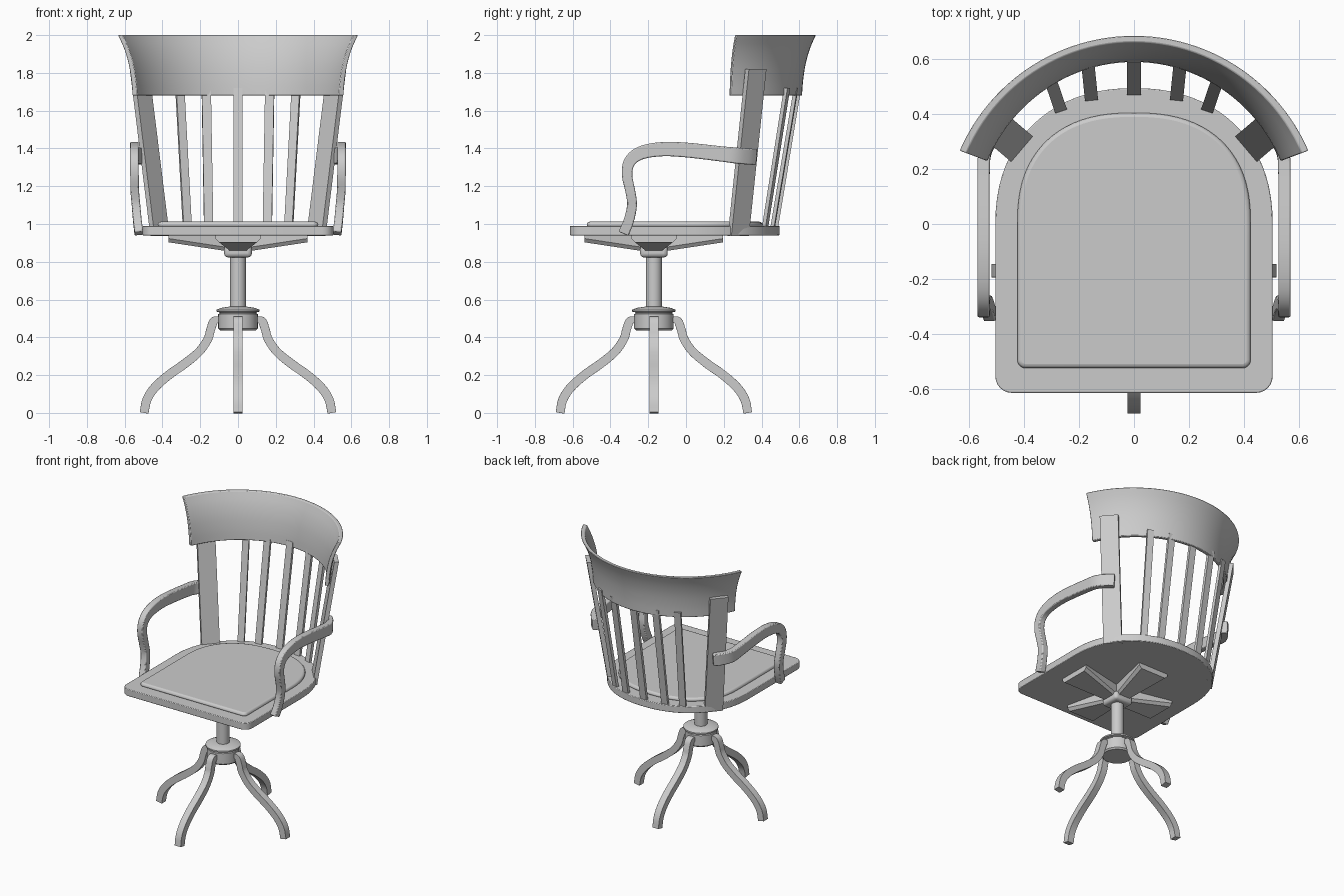
import bpy, bmesh, math
from mathutils import Vector, Matrix

if "Cube" in bpy.data.objects:
    bpy.data.objects.remove(bpy.data.objects["Cube"])

COL_Y = -0.17  # column axis


def make(name, verts, faces, bevel=0.0, segs=2, angle=35):
    bm = bmesh.new()
    vs = [bm.verts.new(v) for v in verts]
    for f in faces:
        bm.faces.new([vs[i] for i in f])
    bmesh.ops.remove_doubles(bm, verts=bm.verts, dist=1e-5)
    bmesh.ops.recalc_face_normals(bm, faces=bm.faces)
    me = bpy.data.meshes.new(name)
    bm.to_mesh(me)
    bm.free()
    ob = bpy.data.objects.new(name, me)
    bpy.context.collection.objects.link(ob)
    if bevel:
        m = ob.modifiers.new("bevel", 'BEVEL')
        m.width, m.segments, m.limit_method = bevel, segs, 'ANGLE'
        m.angle_limit = math.radians(40)
    bpy.ops.object.select_all(action='DESELECT')
    bpy.context.view_layer.objects.active = ob
    ob.select_set(True)
    bpy.ops.object.shade_smooth_by_angle(angle=math.radians(angle))
    return ob


def loft(name, rings, caps=True, **kw):
    """Join closed rings of equal length with quads."""
    n = len(rings[0])
    verts = [v for r in rings for v in r]
    faces = [(i * n + j, i * n + (j + 1) % n, (i + 1) * n + (j + 1) % n, (i + 1) * n + j)
             for i in range(len(rings) - 1) for j in range(n)]
    if caps:
        faces += [tuple(range(n)), tuple(range((len(rings) - 1) * n, len(rings) * n))]
    return make(name, verts, faces, **kw)


def lathe(name, profile, n=32):
    return loft(name, [[(r * math.cos(2 * math.pi * j / n), COL_Y + r * math.sin(2 * math.pi * j / n), z)
                        for j in range(n)] for r, z in profile])


def smooth_path(pts, steps=5):
    """Catmull-Rom through points of any dimension."""
    p = [Vector(q) for q in pts]
    p = [2 * p[0] - p[1]] + p + [2 * p[-1] - p[-2]]
    out = []
    for i in range(1, len(p) - 2):
        a, b, c, d = p[i - 1:i + 3]
        for s in range(steps):
            t = s / steps
            out.append(0.5 * (2 * b + (c - a) * t + (2 * a - 5 * b + 4 * c - d) * t * t
                              + (3 * b - a - 3 * c + d) * t ** 3))
    return out + [p[-2]]


def sweep(name, pts, width, bevel, xf=Matrix()):
    """Bar along (x, y, z, thickness) points, bending mainly in the yz plane."""
    path = smooth_path(pts)
    rings = []
    for i, q in enumerate(path):
        t = (path[min(i + 1, len(path) - 1)] - path[max(i - 1, 0)]).to_3d().normalized()
        n = t.cross(Vector((1, 0, 0))).normalized()
        s = n.cross(t)
        c = q.to_3d()
        rings.append([xf @ (c + s * a * width / 2 + n * b * q.w / 2)
                      for a, b in ((-1, -1), (1, -1), (1, 1), (-1, 1))])
    return loft(name, rings, bevel=bevel)


def plank(name, p0, p1, width, thick):
    """Leaning slat; its flat side faces the way it leans."""
    p0, p1 = Vector(p0), Vector(p1)
    d = (p1 - p0)
    d.z = 0
    d.normalize()
    s = Vector((d.y, -d.x, 0))
    return loft(name, [[p + s * a * width / 2 + d * b * thick / 2
                        for a, b in ((-1, -1), (1, -1), (1, 1), (-1, 1))] for p in (p0, p1)])


def outline(hw, front, back, corner, power):
    """Rounded-back seat outline."""
    pts = []
    for i in range(41):
        a = math.pi * i / 40
        c, s = math.cos(a), math.sin(a)
        pts.append((math.copysign(abs(c) ** (2 / power), c) * hw, abs(s) ** (2 / power) * back))
    for cx, a0 in ((-hw + corner, 180), (hw - corner, 270)):
        for k in range(7):
            a = math.radians(a0 + 15 * k)
            pts.append((cx + corner * math.cos(a), front + corner + corner * math.sin(a)))
    return pts


# seat and raised cushion panel
o = outline(0.505, -0.615, 0.495, 0.06, 2.2)
loft("seat", [[(x, y, z) for x, y in o] for z in (0.94, 0.99)], bevel=0.004)
o = outline(0.425, -0.525, 0.405, 0.03, 2.4)
loft("seat_cushion", [[(x, y, z) for x, y in o] for z in (0.98, 1.012)], bevel=0.015, segs=3)

# curved backrest, flaring outward: (inner offset, outer offset, z) on an arc
prof_out = smooth_path([(0.0, 1.68), (0.006, 1.76), (0.02, 1.85), (0.043, 1.93), (0.073, 2.0)], 3)
rings = []
for i in range(49):
    a = math.radians(23.5 + 133 * i / 48)
    c, s = math.cos(a), math.sin(a)
    pos = lambda d, z: ((0.61 + d * 1.15) * c, -0.01 + (0.624 + d) * s, z)
    rings.append([pos(d, z) for d, z in prof_out] + [pos(d - 0.024, z) for d, z in reversed(prof_out)])
loft("backrest", rings, bevel=0.004)

# back slats
plank("slat_center", (0, 0.474, 0.96), (0, 0.60, 1.72), 0.05, 0.02)
for sx, side in ((-1, "left"), (1, "right")):
    plank("slat_inner_" + side, (sx * 0.155, 0.455, 0.96), (sx * 0.168, 0.583, 1.72), 0.048, 0.02)
    plank("slat_outer_" + side, (sx * 0.267, 0.415, 0.96), (sx * 0.308, 0.535, 1.72), 0.045, 0.02)
    plank("back_post_" + side, (sx * 0.413, 0.277, 0.937), (sx * 0.522, 0.37, 1.82), 0.122, 0.03)

    # armrest: from the post forward, then down to the seat edge
    arm = [(0.468, 0.36, 1.355, 0.085), (0.508, 0.32, 1.358, 0.085), (0.542, 0.26, 1.363, 0.084),
           (0.548, 0.18, 1.372, 0.08), (0.548, 0.0, 1.392, 0.078), (0.548, -0.13, 1.396, 0.075),
           (0.548, -0.24, 1.376, 0.07), (0.548, -0.298, 1.33, 0.062), (0.548, -0.312, 1.26, 0.055),
           (0.546, -0.294, 1.17, 0.052), (0.54, -0.286, 1.1, 0.052), (0.533, -0.302, 1.02, 0.054),
           (0.525, -0.33, 0.95, 0.056)]
    sweep("armrest_" + side, [(sx * x, y, z, t) for x, y, z, t in arm], 0.045, 0.006)

# swivel column, hub with collar
lathe("column", [(0.042, 0.54), (0.042, 0.85)])
lathe("leg_hub", [(0.095, 0.437), (0.105, 0.447), (0.105, 0.523), (0.097, 0.527), (0.097, 0.532),
                  (0.115, 0.536), (0.115, 0.546), (0.09, 0.556), (0.05, 0.562)])
loft("seat_mount", [[(a * 0.073, COL_Y + b * 0.073, z) for a, b in ((-1, -1), (1, -1), (1, 1), (-1, 1))]
                    for z in (0.823, 0.885)], bevel=0.02, segs=3)

# four legs and four seat support arms around the column
leg = [(0, 0.10, 0.497, 0.03), (0, 0.128, 0.485, 0.045), (0, 0.145, 0.44, 0.046), (0, 0.16, 0.39, 0.046),
       (0, 0.205, 0.325, 0.046), (0, 0.28, 0.262, 0.048), (0, 0.365, 0.202, 0.048), (0, 0.44, 0.135, 0.048),
       (0, 0.482, 0.07, 0.048), (0, 0.497, 0.0, 0.046)]
for k, side in enumerate(("back", "left", "front", "right")):
    xf = Matrix.Translation((0, COL_Y, 0)) @ Matrix.Rotation(k * math.pi / 2, 4, 'Z')
    sweep("leg_" + side, leg, 0.048, 0.006, xf)
    secs = [(0.03, 0.045, 0.035, 0.852), (0.367, 0.12, 0.10, 0.903)]
    loft("seat_support_" + side,
         [[xf @ Vector(v) for v in ((-w, r, 0.942), (w, r, 0.942), (w, r, zb + 0.02),
                                    (w2, r, zb), (-w2, r, zb), (-w, r, zb + 0.02))]
          for r, w, w2, zb in secs])
